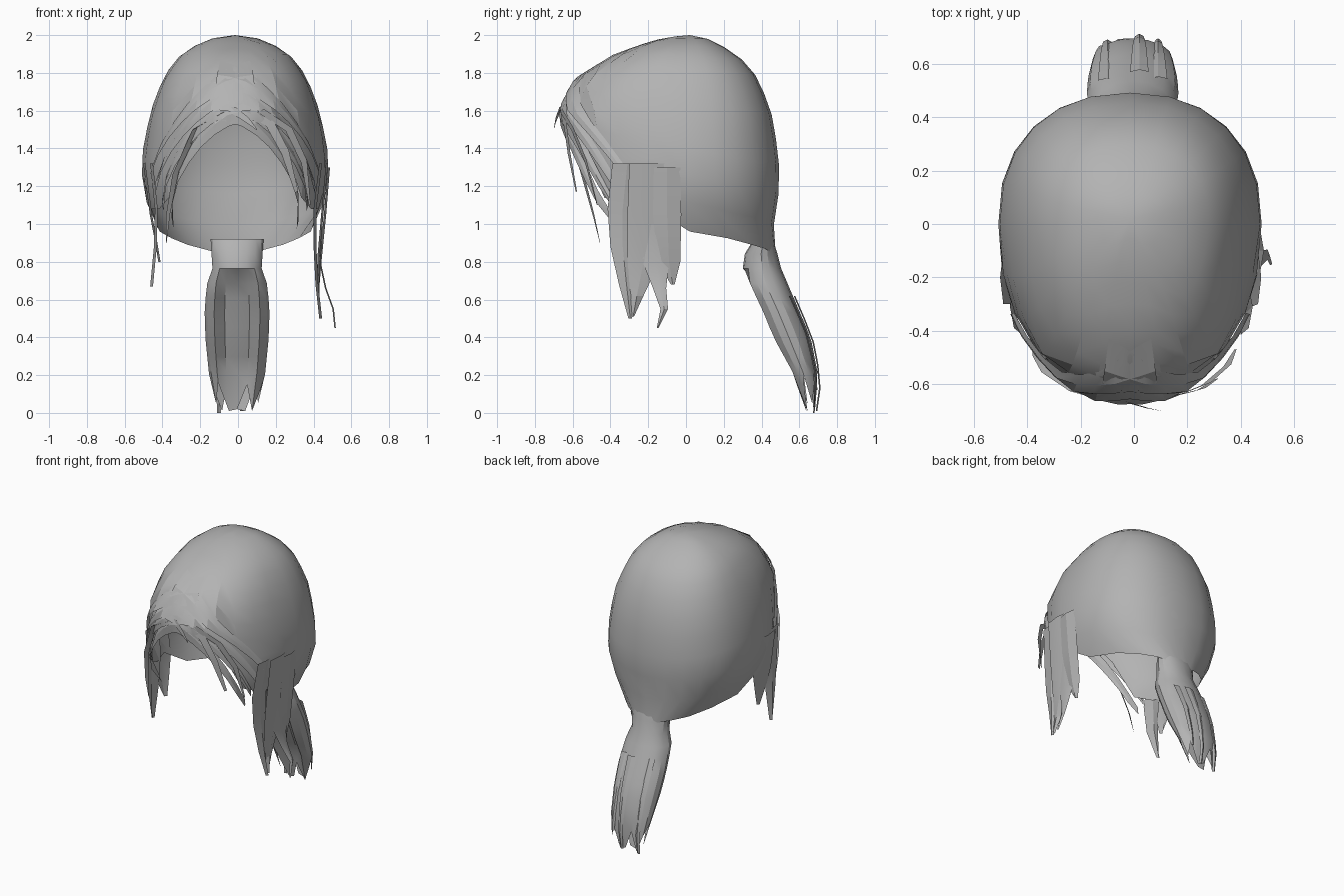
import bpy, bmesh, math
from mathutils import Vector

cube = bpy.data.objects.get("Cube")
if cube:
    bpy.data.objects.remove(cube)

hair = bpy.data.materials.new("hair grey")
hair.use_nodes = True
GREY = (0.45, 0.45, 0.45, 1)
hair.diffuse_color = GREY
hair.node_tree.nodes["Principled BSDF"].inputs["Base Color"].default_value = GREY


def lookup(table, key):
    """Interpolate the rows of a table sorted by rising first value."""
    if key <= table[0][0]:
        return table[0][1:]
    for a, b in zip(table, table[1:]):
        if key <= b[0]:
            t = (key - a[0]) / (b[0] - a[0])
            return [p + (q - p) * t for p, q in zip(a[1:], b[1:])]
    return table[-1][1:]


def grid_object(name, rows, closed=False, angle=18):
    """Skin a grid of points into one sheet or tube."""
    bm = bmesh.new()
    grid = [[bm.verts.new(p) for p in row] for row in rows]
    n = len(rows[0])
    for a, b in zip(grid, grid[1:]):
        for i in range(n if closed else n - 1):
            j = (i + 1) % n
            bm.faces.new((a[i], a[j], b[j], b[i]))
    bmesh.ops.remove_doubles(bm, verts=bm.verts, dist=0.0005)
    bmesh.ops.recalc_face_normals(bm, faces=bm.faces)
    mesh = bpy.data.meshes.new(name)
    bm.to_mesh(mesh)
    bm.free()
    mesh.materials.append(hair)
    obj = bpy.data.objects.new(name, mesh)
    bpy.context.collection.objects.link(obj)
    bpy.ops.object.select_all(action='DESELECT')
    obj.select_set(True)
    bpy.context.view_layer.objects.active = obj
    bpy.ops.object.shade_smooth_by_angle(angle=math.radians(angle))
    return obj


# Head outline by height: z, front y, back y, centre y, half width
HEAD = [
    (0.80, 0.28, 0.48, 0.38, 0.12),
    (0.85, 0.24, 0.47, 0.33, 0.19),
    (0.90, 0.00, 0.465, 0.18, 0.31),
    (0.96, -0.50, 0.46, 0.02, 0.40),
    (1.10, -0.58, 0.48, 0.00, 0.465),
    (1.22, -0.60, 0.50, 0.00, 0.495),
    (1.40, -0.62, 0.485, 0.00, 0.488),
    (1.60, -0.66, 0.45, 0.00, 0.447),
    (1.75, -0.59, 0.39, 0.00, 0.39),
    (1.80, -0.54, 0.36, 0.00, 0.365),
    (1.90, -0.38, 0.27, 0.00, 0.285),
    (1.97, -0.18, 0.14, 0.01, 0.17),
    (1.99, -0.09, 0.09, 0.02, 0.09),
    (2.00, 0.02, 0.02, 0.02, 0.00),
]
# Lower edge of the cap: degrees from the front, z
RIM = [(0, 1.60), (15, 1.57), (30, 1.42), (45, 1.14), (60, 1.08), (80, 1.08),
       (90, 0.96), (120, 0.89), (150, 0.85), (180, 0.82)]


def on_head(deg, z, lift=0.0):
    front, back, mid, half = lookup(HEAD, z)
    s, c = math.sin(math.radians(deg)), math.cos(math.radians(deg))
    sx = math.copysign(abs(s) ** 0.88, s)
    cy = abs(c) ** 0.88
    y = mid - (mid - front + lift) * cy if c > 0 else mid + (back - mid + lift) * cy
    return Vector((-0.015 + (half + lift) * sx, y, z))


# Main cap of hair, swept from the crown to the rim
COLS, ROWS = 24, 11
cap = []
for r in range(ROWS + 1):
    row = []
    for c in range(COLS):
        deg = c * 360 / COLS
        low = lookup(RIM, min(deg, 360 - deg))[0]
        row.append(on_head(deg, 2 - (2 - low) * (r / ROWS) ** 1.7))
    cap.append(row)
grid_object("hair_cap", cap, closed=True)

# Layered fringe bands lying over the forehead and temples
for side, label in ((1, "left"), (-1, "right")):
    for k in range(4):
        rows = []
        for i in range(9):
            t = i / 8
            deg = side * (-12 + (72 - 4 * k) * t)
            z = 1.79 - 0.055 * k - (0.50 + 0.04 * k) * t ** 1.9
            w = 0.075 * (1 - 0.6 * t)
            lift = 0.012 + 0.006 * math.sin(math.pi * t)
            rows.append([on_head(deg, z + w, 0.002), on_head(deg, z, lift),
                         on_head(deg, z - w, lift + 0.004)])
        grid_object(f"{label}_fringe_{k + 1}", rows)


def ribbon(name, path, across=(0, 1, 0), bulge=0.0):
    """Tapering strand; each path point is x, y, z, width."""
    d = Vector(across).normalized()
    rows = []
    for x, y, z, w in path:
        p = Vector((x, y, z))
        mid = p + Vector((math.copysign(bulge, x), 0, 0))
        rows.append([p - d * w / 2, mid, p + d * w / 2])
    grid_object(name, rows)


# Side locks hanging in front of the ears
ribbon("left_lock_front", [(0.43, -0.31, 1.32, 0.16), (0.40, -0.335, 1.08, 0.16),
       (0.40, -0.335, 0.88, 0.13), (0.41, -0.315, 0.68, 0.08), (0.43, -0.295, 0.50, 0.02)], bulge=0.015)
ribbon("left_lock_middle", [(0.465, -0.2, 1.32, 0.2), (0.44, -0.20, 1.05, 0.22),
       (0.42, -0.22, 0.82, 0.18), (0.42, -0.26, 0.62, 0.07), (0.43, -0.28, 0.51, 0.01)], bulge=0.012)
ribbon("left_lock_back", [(0.475, -0.1, 1.30, 0.14), (0.455, -0.10, 1.05, 0.15),
       (0.43, -0.09, 0.80, 0.12), (0.42, -0.07, 0.68, 0.02)], bulge=0.012)
ribbon("left_lock_curl", [(0.44, -0.16, 1.0, 0.12), (0.43, -0.16, 0.80, 0.14),
       (0.46, -0.14, 0.66, 0.07), (0.50, -0.115, 0.55, 0.04), (0.51, -0.15, 0.45, 0.01)], bulge=0.008)
ribbon("right_lock_front", [(-0.45, -0.31, 1.32, 0.16), (-0.425, -0.335, 1.08, 0.15),
       (-0.43, -0.33, 0.88, 0.11), (-0.45, -0.30, 0.67, 0.02)], bulge=0.015)
ribbon("right_lock_back", [(-0.49, -0.2, 1.32, 0.2), (-0.455, -0.20, 1.05, 0.2),
       (-0.43, -0.22, 0.92, 0.13), (-0.41, -0.22, 0.80, 0.03)], bulge=0.012)

# Loose wisps falling from the hairline
FLAT = (1, 0.3, 0.5)
ribbon("left_wisp", [(0.06, -0.655, 1.60, 0.05), (0.17, -0.64, 1.53, 0.05),
       (0.25, -0.62, 1.38, 0.045), (0.31, -0.58, 1.17, 0.02)], FLAT)
ribbon("left_temple_wisp", [(0.12, -0.66, 1.60, 0.04), (0.27, -0.60, 1.50, 0.04),
       (0.35, -0.53, 1.33, 0.035), (0.38, -0.47, 1.10, 0.01)], FLAT)
ribbon("right_wisp", [(-0.06, -0.665, 1.60, 0.05), (-0.22, -0.62, 1.51, 0.05),
       (-0.33, -0.55, 1.27, 0.04), (-0.37, -0.49, 1.05, 0.025), (-0.38, -0.455, 0.90, 0.005)], FLAT)
ribbon("centre_wisp", [(-0.12, -0.64, 1.61, 0.03), (-0.02, -0.67, 1.60, 0.04),
       (0.05, -0.69, 1.55, 0.03), (0.10, -0.70, 1.50, 0.005)], (0.4, 0, 1))

# Ponytail outline by height: z, front y, back y, half width
TAIL = [
    (0.00, 0.64, 0.68, 0.11), (0.12, 0.60, 0.70, 0.135), (0.22, 0.54, 0.695, 0.15),
    (0.40, 0.43, 0.66, 0.168), (0.55, 0.37, 0.595, 0.172), (0.68, 0.305, 0.54, 0.16),
    (0.76, 0.30, 0.505, 0.13), (0.84, 0.31, 0.485, 0.135), (0.92, 0.36, 0.46, 0.14),
]
TIPS = (0.02, 0.15, 0.01, 0.13, 0.2, 0.05, 0.16, 0.01)
SIDES, STEPS = 16, 10
tail = []
for r in range(STEPS + 1):
    row = []
    for c in range(SIDES):
        a = c * math.tau / SIDES
        low = TIPS[c % len(TIPS)] if r == STEPS else 0.22
        z = low if r == STEPS else 0.92 - 0.70 * r / (STEPS - 1)
        front, back, half = lookup(TAIL, z)
        y = (front + back) / 2 - (back - front) / 2 * math.cos(a)
        # Hollow groove down the inner face
        if math.cos(a) > 0.8 and 0.15 < z < 0.7:
            y += 0.3 * (back - front)
        row.append(Vector((-0.005 + half * math.sin(a), y, z)))
    tail.append(row)
grid_object("ponytail", tail, closed=True, angle=28)

# Thin strands laid along the ponytail
for x, low in ((-0.10, 0.0), (0.02, 0.01), (0.09, 0.12)):
    rows = []
    for i in range(6):
        z = 0.62 + (low - 0.62) * i / 5
        front, back, half = lookup(TAIL, z)
        y = back + 0.006 - (back - front) * 0.8 * (x / half) ** 2 / 2
        w = 0.035 * (1 - 0.7 * i / 5)
        rows.append([(x - w, y, z), (x, y + 0.008, z), (x + w, y, z)])
    grid_object("ponytail_strand", rows)
